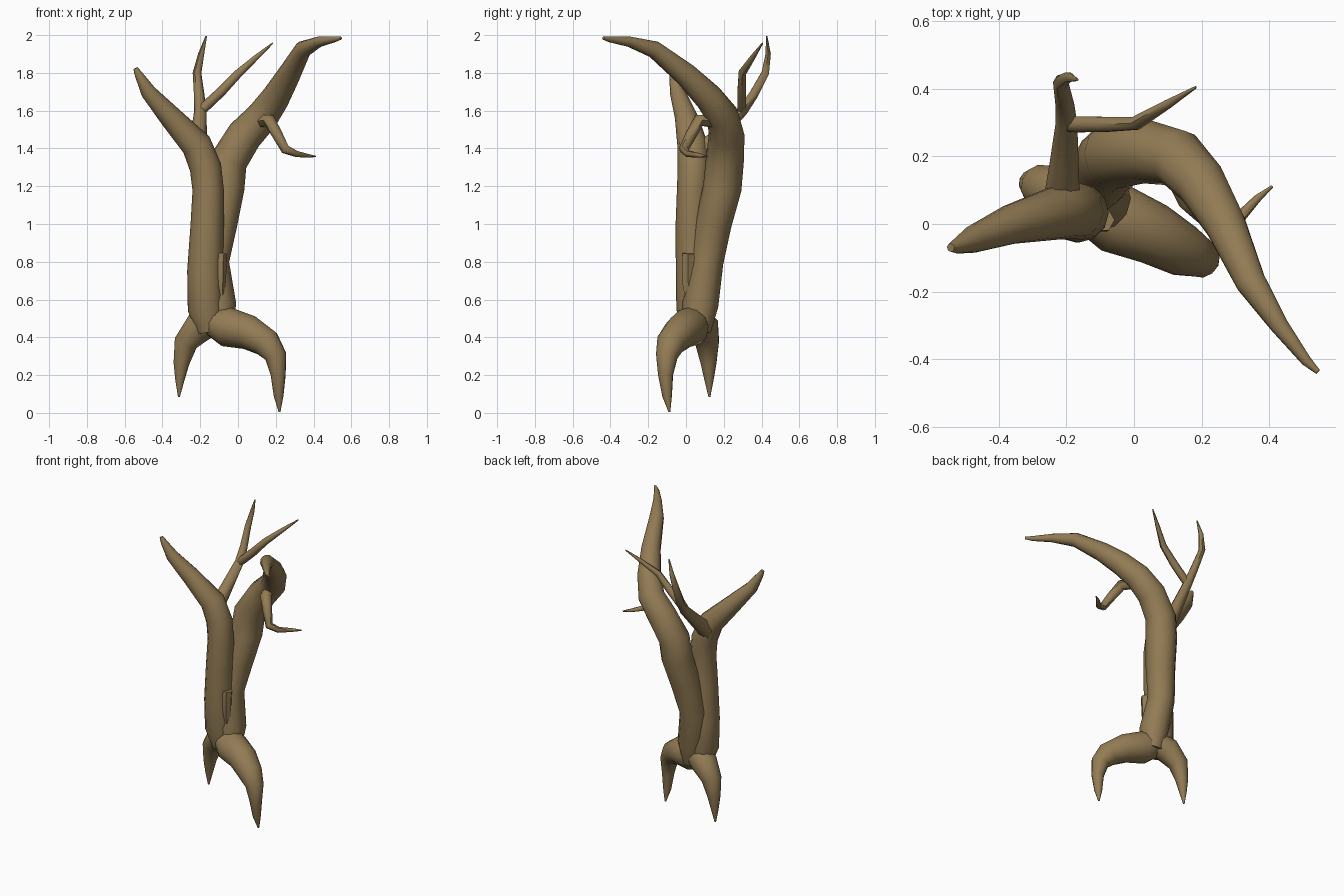
import bpy, bmesh, math
from mathutils import Vector

bark = bpy.data.materials.new("brown bark")
bark.diffuse_color = (0.29, 0.20, 0.09, 1)


def limb(name, pts, sides=12, angle=60):
    """Tapered tube through (x, y, z, radius) points, closed at both ends."""
    bm = bmesh.new()
    P = [Vector(p[:3]) for p in pts]
    n = len(P)
    rings = []
    u = None
    for i in range(n):
        t = Vector((0, 0, 0))
        if i > 0:
            t += (P[i] - P[i - 1]).normalized()
        if i < n - 1:
            t += (P[i + 1] - P[i]).normalized()
        t.normalize()
        if u is None:
            u = Vector((1, 0, 0)) if abs(t.x) < 0.8 else Vector((0, 0, 1))
        u = (u - t * u.dot(t)).normalized()
        v = t.cross(u)
        ring = []
        for k in range(sides):
            a = 2 * math.pi * k / sides
            ring.append(bm.verts.new(P[i] + (u * math.cos(a) + v * math.sin(a)) * pts[i][3]))
        rings.append(ring)
    for a, b in zip(rings, rings[1:]):
        for k in range(sides):
            j = (k + 1) % sides
            bm.faces.new((a[k], a[j], b[j], b[k]))
    bm.faces.new(rings[0][::-1])
    bm.faces.new(rings[-1])
    bmesh.ops.recalc_face_normals(bm, faces=bm.faces)
    me = bpy.data.meshes.new(name)
    bm.to_mesh(me)
    bm.free()
    ob = bpy.data.objects.new(name, me)
    bpy.context.collection.objects.link(ob)
    me.materials.append(bark)
    bpy.ops.object.select_all(action='DESELECT')
    ob.select_set(True)
    bpy.context.view_layer.objects.active = ob
    bpy.ops.object.shade_smooth_by_angle(angle=math.radians(angle))
    return ob


# two twisted trunks
limb("left_trunk", [
    (-0.15, 0.05, 0.43, 0.07), (-0.17, 0.045, 0.55, 0.096), (-0.175, 0.04, 0.75, 0.094),
    (-0.163, 0.033, 1.00, 0.088), (-0.158, 0.035, 1.18, 0.083), (-0.172, 0.04, 1.30, 0.084),
    (-0.22, 0.035, 1.42, 0.081), (-0.36, 0.0, 1.57, 0.060), (-0.475, -0.045, 1.70, 0.041),
    (-0.525, -0.066, 1.79, 0.022), (-0.543, -0.07, 1.825, 0.012)])
limb("right_trunk", [
    (-0.10, 0.06, 0.43, 0.07), (-0.105, 0.075, 0.57, 0.096), (-0.135, 0.11, 0.80, 0.088),
    (-0.10, 0.145, 1.00, 0.096), (-0.068, 0.192, 1.19, 0.102), (-0.052, 0.205, 1.33, 0.101),
    (0.035, 0.215, 1.47, 0.095), (0.13, 0.195, 1.57, 0.086), (0.20, 0.12, 1.67, 0.076),
    (0.27, 0.0, 1.79, 0.062), (0.345, -0.17, 1.925, 0.046), (0.43, -0.30, 1.965, 0.028),
    (0.51, -0.405, 1.978, 0.016), (0.545, -0.438, 1.984, 0.008)])

# roots the trunks stand on
limb("right_root", [
    (-0.15, 0.05, 0.485, 0.07), (-0.06, 0.02, 0.455, 0.105), (0.06, -0.03, 0.425, 0.092),
    (0.15, -0.08, 0.37, 0.078), (0.20, -0.102, 0.30, 0.058), (0.213, -0.108, 0.20, 0.040),
    (0.215, -0.10, 0.09, 0.026), (0.22, -0.088, 0.005, 0.005)])
limb("left_root", [
    (-0.12, 0.055, 0.50, 0.08), (-0.205, 0.09, 0.455, 0.085), (-0.277, 0.113, 0.37, 0.064),
    (-0.300, 0.12, 0.26, 0.042), (-0.308, 0.122, 0.17, 0.024), (-0.313, 0.124, 0.085, 0.005)])

# back branch with its fork
limb("back_branch", [
    (-0.215, 0.06, 1.36, 0.055), (-0.207, 0.18, 1.48, 0.043), (-0.20, 0.30, 1.60, 0.032),
    (-0.205, 0.355, 1.68, 0.028), (-0.217, 0.42, 1.80, 0.023), (-0.195, 0.435, 1.90, 0.016),
    (-0.168, 0.427, 1.995, 0.004)], 6)
limb("back_branch_fork", [
    (-0.195, 0.295, 1.60, 0.024), (-0.165, 0.295, 1.63, 0.027), (-0.09, 0.295, 1.70, 0.026),
    (0.005, 0.298, 1.80, 0.022), (0.10, 0.355, 1.885, 0.014), (0.183, 0.405, 1.957, 0.004)], 6)

# crooked twig on the right trunk
limb("side_twig", [
    (0.12, 0.17, 1.54, 0.040), (0.165, 0.07, 1.55, 0.035), (0.21, 0.025, 1.47, 0.030),
    (0.25, -0.012, 1.395, 0.026), (0.305, 0.01, 1.372, 0.019), (0.365, 0.075, 1.362, 0.012),
    (0.41, 0.112, 1.358, 0.004)], 6)

# broken stub low on the front
limb("broken_stub", [
    (-0.10, 0.03, 0.54, 0.028), (-0.098, 0.012, 0.68, 0.034), (-0.097, 0.01, 0.80, 0.037),
    (-0.093, 0.012, 0.845, 0.036)], 6, 40)
